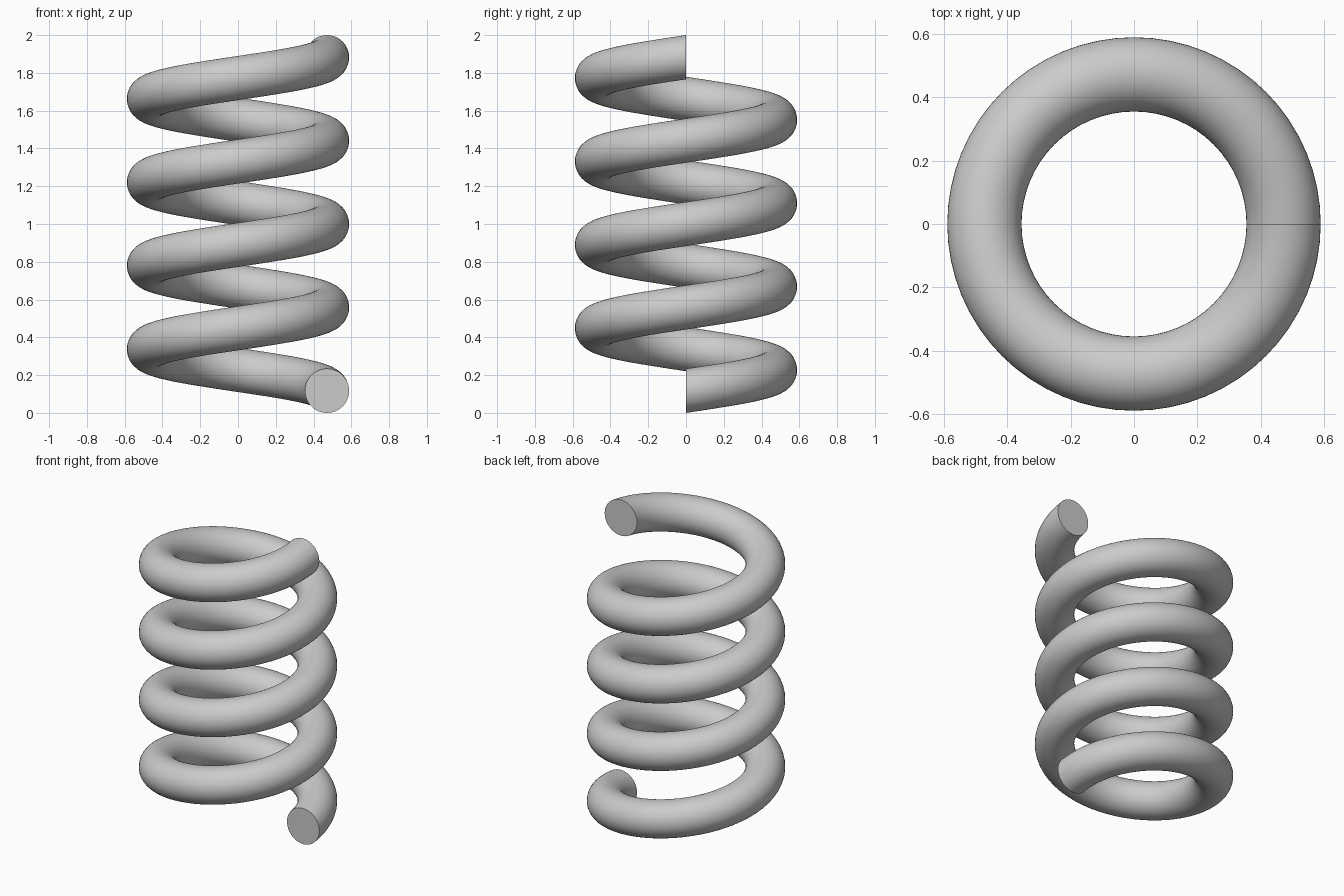
import bpy, bmesh
from math import cos, sin, pi, radians

if "Cube" in bpy.data.objects:
    bpy.data.objects.remove(bpy.data.objects["Cube"])

COIL_R, WIRE_R = 0.4715, 0.117
TURNS, STEPS, SIDES = 4, 64, 48
RISE = 2 - 2 * WIRE_R

bm = bmesh.new()

# Rings of the round wire, each in a plane through the z axis
rings = []
for i in range(TURNS * STEPS + 1):
    a = 2 * pi * i / STEPS
    zc = WIRE_R + RISE * i / (TURNS * STEPS)
    ring = []
    for j in range(SIDES):
        b = 2 * pi * j / SIDES
        rad = COIL_R + WIRE_R * cos(b)
        ring.append(bm.verts.new((rad * cos(a), rad * sin(a), zc + WIRE_R * sin(b))))
    rings.append(ring)

# Coil skin
for r0, r1 in zip(rings, rings[1:]):
    for j in range(SIDES):
        k = (j + 1) % SIDES
        bm.faces.new((r0[j], r1[j], r1[k], r0[k]))

# Flat end caps
bm.faces.new(rings[0])
bm.faces.new(rings[-1][::-1])
bmesh.ops.recalc_face_normals(bm, faces=bm.faces[:])

mesh = bpy.data.meshes.new("coil_spring")
bm.to_mesh(mesh)
bm.free()
spring = bpy.data.objects.new("coil_spring", mesh)
bpy.context.collection.objects.link(spring)

# Smooth wire, crisp cap rims
bpy.context.view_layer.objects.active = spring
spring.select_set(True)
bpy.ops.object.shade_smooth_by_angle(angle=radians(40))
